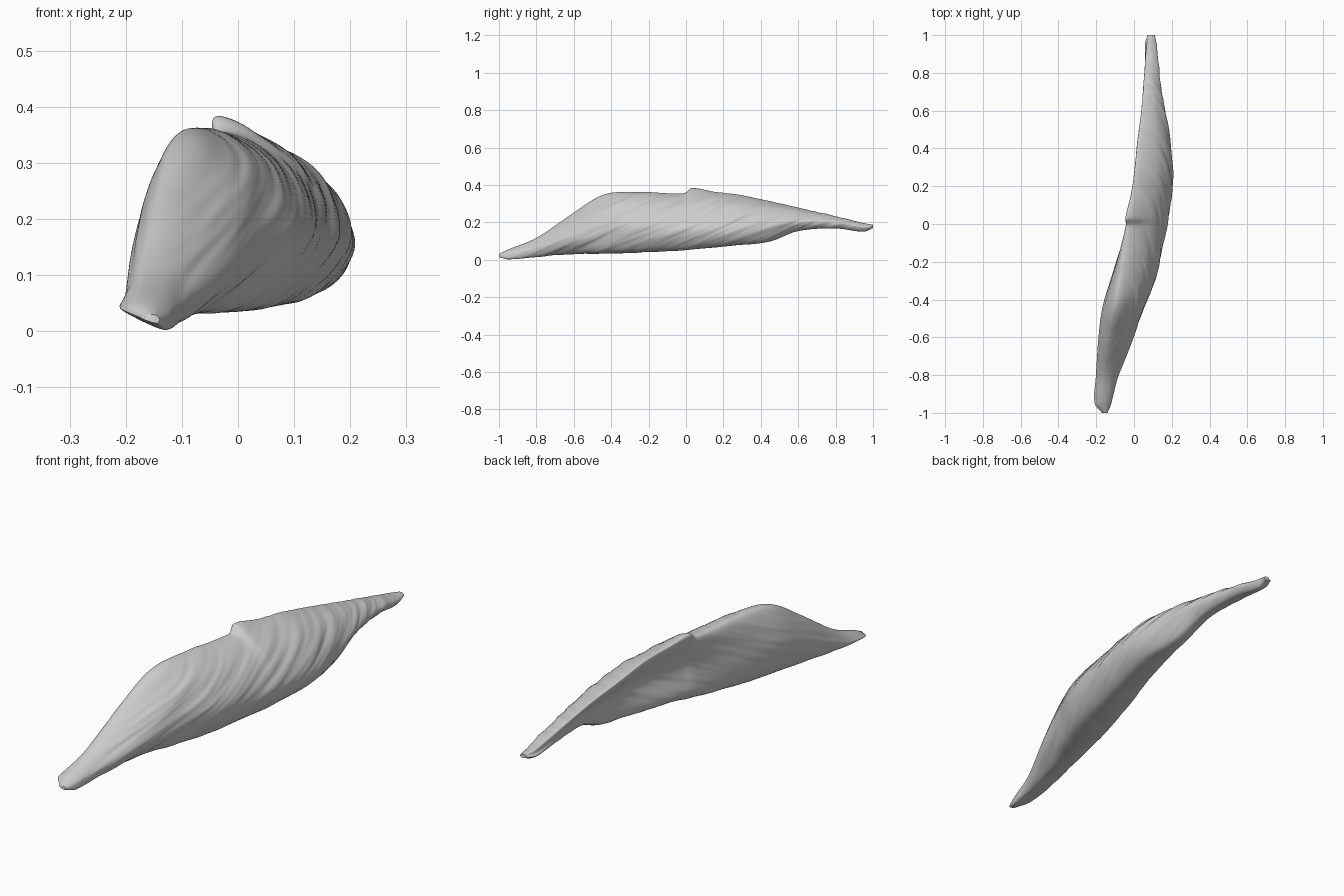
import bpy, bmesh, math
from mathutils import Vector, noise

if "Cube" in bpy.data.objects:
    bpy.data.objects.remove(bpy.data.objects["Cube"])

# Cross-sections along the length:
# y, crest xz, outer side xz, lower outer xz, lower inner xz, inner face push in x
SECTIONS = [
    (-1.00, -.155, .030, -.140, .022, -.145, .014, -.170, .022, 0),
    (-.95, -.175, .055, -.122, .030, -.130, .002, -.203, .035, -.01),
    (-.80, -.165, .115, -.080, .060, -.110, .015, -.190, .038, -.02),
    (-.60, -.138, .250, .000, .120, -.060, .036, -.155, .050, -.04),
    (-.45, -.112, .340, .050, .170, .005, .044, -.125, .055, -.05),
    (-.30, -.085, .360, .112, .170, .055, .046, -.095, .062, -.035),
    (-.02, -.038, .352, .172, .160, .110, .054, -.025, .085, 0),
    (.04, -.028, .360, .183, .160, .122, .057, -.010, .095, .015),
    (.25, .000, .350, .208, .165, .160, .080, .050, .100, .03),
    (.45, .020, .310, .190, .190, .150, .102, .080, .120, .02),
    (.60, .040, .277, .165, .200, .130, .154, .075, .170, .01),
    (.80, .057, .230, .135, .200, .115, .168, .065, .175, 0),
    (.95, .070, .195, .120, .175, .100, .150, .060, .168, 0),
    (1.00, .085, .186, .110, .178, .100, .170, .072, .175, 0),
]
RINGS, SIDES = 300, 140


def spline(p0, p1, p2, p3, t):
    return 0.5 * (2 * p1 + (p2 - p0) * t + (2 * p0 - 5 * p1 + 4 * p2 - p3) * t * t
                  + (3 * p1 - p0 - 3 * p2 + p3) * t ** 3)


def section_at(y):
    i = 0
    while i < len(SECTIONS) - 2 and y > SECTIONS[i + 1][0]:
        i += 1
    a, b = SECTIONS[i], SECTIONS[i + 1]
    h = b[0] - a[0]
    t = (y - a[0]) / h

    def slope(j, k):
        lo, hi = SECTIONS[max(j - 1, 0)], SECTIONS[min(j + 1, len(SECTIONS) - 1)]
        return (hi[k] - lo[k]) / (hi[0] - lo[0])
    return [(2*t**3 - 3*t*t + 1) * a[k] + (t**3 - 2*t*t + t) * h * slope(i, k)
            + (3*t*t - 2*t**3) * b[k] + (t**3 - t*t) * h * slope(i + 1, k)
            for k in range(1, 10)]


def outline(y):
    s = section_at(y)
    crest, side, low_out, low_in = (Vector((s[j], s[j + 1])) for j in (0, 2, 4, 6))
    d = side - crest
    shoulder = (crest + side) / 2 + Vector((-d.y, d.x)) * 0.16
    inner = (crest + low_in) / 2 + Vector((s[8], 0))
    # small lip on the crest just behind the middle
    lip = math.exp(-((y - 0.03) / (0.022 if y < 0.03 else 0.1)) ** 2)
    crest = crest + Vector((-0.012, 0.022)) * lip
    return [crest, shoulder, side, low_out, low_in, inner]


bm = bmesh.new()
rings = []
for r in range(RINGS + 1):
    y = -math.cos(math.pi * r / RINGS) * 0.35 + (2 * r / RINGS - 1) * 0.65
    pts = outline(y)
    n = len(pts)
    center = sum(pts, Vector((0, 0))) / n
    fade = min(1, (1 - abs(y)) * 4)
    ring = []
    for k in range(SIDES):
        u = k / SIDES * n
        i = int(u)
        p = spline(*(pts[(i + j) % n] for j in (-1, 0, 1, 2)), u - i)
        # diagonal fibre grooves, strongest on the outer side
        strength = 0.0025 * fade
        if u < 3:
            strength += 0.004 * fade * math.sin(math.pi * u / 3)
        a = p.y - 0.45 * y
        g = noise.noise(Vector((a * 32, y * 3, p.x * 6)))
        g += 0.4 * noise.noise(Vector((a * 70, y * 5, p.x * 9)))
        p = p + (p - center).normalized() * g * strength
        ring.append(bm.verts.new((p.x, y, max(p.y, 0))))
    rings.append(ring)
for a, b in zip(rings, rings[1:]):
    for k in range(SIDES):
        bm.faces.new((a[k], a[(k + 1) % SIDES], b[(k + 1) % SIDES], b[k]))
bm.faces.new(rings[0])
bm.faces.new(rings[-1])
bmesh.ops.recalc_face_normals(bm, faces=bm.faces)

mesh = bpy.data.meshes.new("muscle_strip")
bm.to_mesh(mesh)
bm.free()
obj = bpy.data.objects.new("muscle_strip", mesh)
bpy.context.collection.objects.link(obj)
bpy.context.view_layer.objects.active = obj
obj.select_set(True)
bpy.ops.object.shade_smooth_by_angle(angle=math.radians(60))
